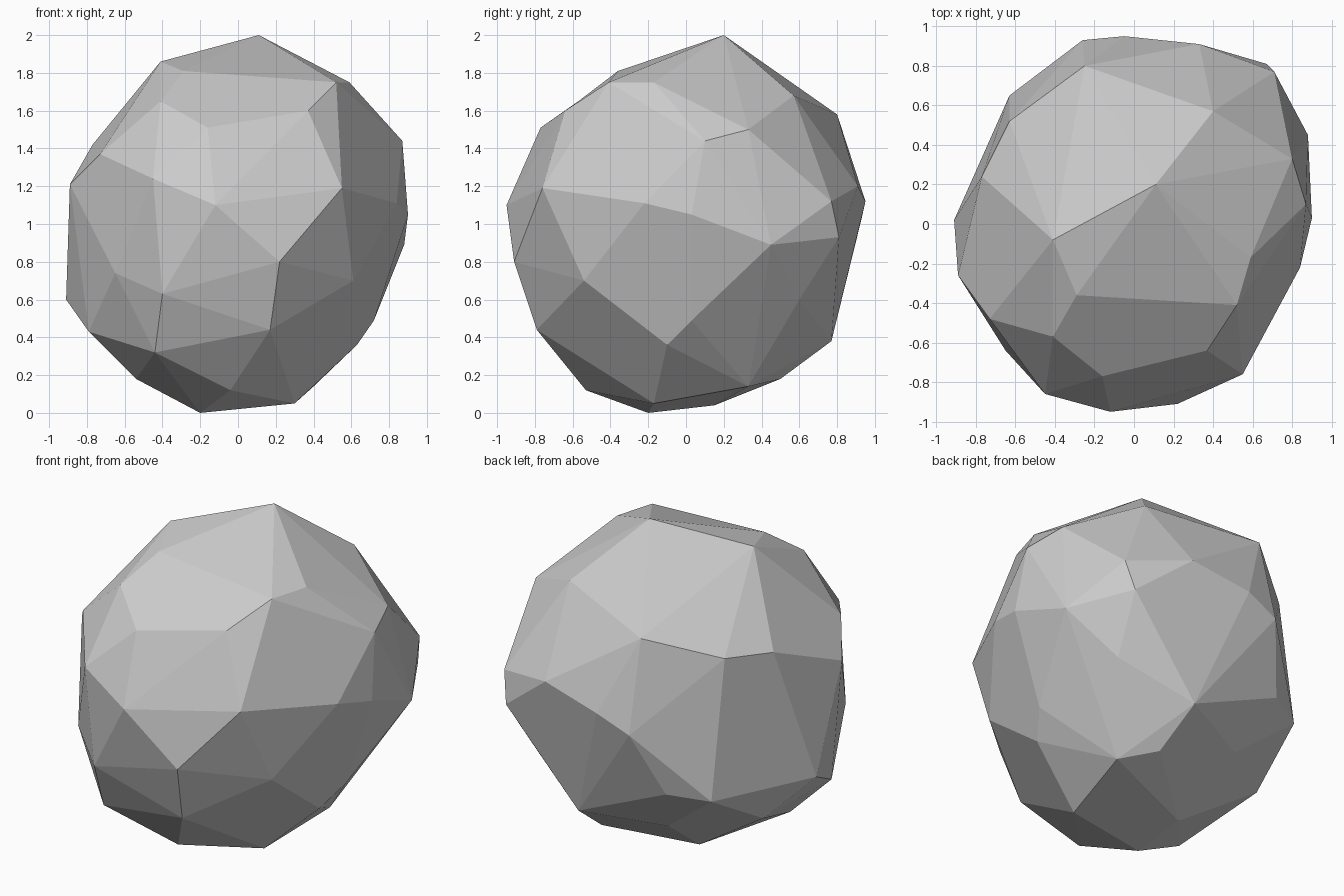
import bpy, bmesh, math

# Faceted corners of the boulder, one band per height zone
crown = [(.11, .2, 2), (-.41, -.08, 1.86), (-.29, -.36, 1.81), (.52, -.41, 1.75),
         (.59, -.17, 1.75), (.4, .57, 1.68), (-.25, .8, 1.58),
         (-.41, -.57, 1.65), (.37, -.64, 1.6), (-.16, -.77, 1.51)]
shoulder = [(-.73, -.48, 1.37), (-.77, .24, 1.42), (-.63, .52, 1.45), (.87, .1, 1.44),
            (.8, .33, 1.5), (.33, .91, 1.2), (-.89, -.26, 1.21), (-.45, -.86, 1.24),
            (.55, -.76, 1.19)]
waist = [(-.12, -.95, 1.1), (.84, -.22, 1.11), (.9, .03, 1.05), (.88, .45, .89),
         (.71, .77, 1.12), (.67, .81, .93), (-.05, .95, 1.12), (-.26, .93, 1.03),
         (.22, -.91, .8), (-.65, -.64, .74), (-.91, .02, .6)]
skirt = [(-.4, -.84, .63), (.61, -.54, .7), (.72, .03, .49), (.62, .6, .6),
         (.2, .77, .38), (-.4, .77, .64), (-.63, .65, .61), (-.79, -.3, .43),
         (-.44, -.69, .32), (.17, -.79, .44), (-.27, .56, .33), (-.7, .24, .37)]
base = [(.63, -.1, .36), (-.54, -.25, .18), (-.04, -.53, .12), (.3, -.17, .05),
        (-.2, -.2, 0), (.23, .5, .18), (-.2, .15, .04), (.4, .33, .14)]

# Wrap the corners in a hull and merge nearly flat triangles into facets
bm = bmesh.new()
for band in (crown, shoulder, waist, skirt, base):
    for co in band:
        bm.verts.new(co)
bmesh.ops.convex_hull(bm, input=bm.verts[:])
loose = [v for v in bm.verts if not v.link_faces]
bmesh.ops.delete(bm, geom=loose, context='VERTS')
bmesh.ops.dissolve_limit(bm, angle_limit=math.radians(4),
                         verts=bm.verts[:], edges=bm.edges[:])
bmesh.ops.recalc_face_normals(bm, faces=bm.faces[:])

mesh = bpy.data.meshes.new("boulder")
bm.to_mesh(mesh)
bm.free()
boulder = bpy.data.objects.new("boulder", mesh)
bpy.context.collection.objects.link(boulder)
